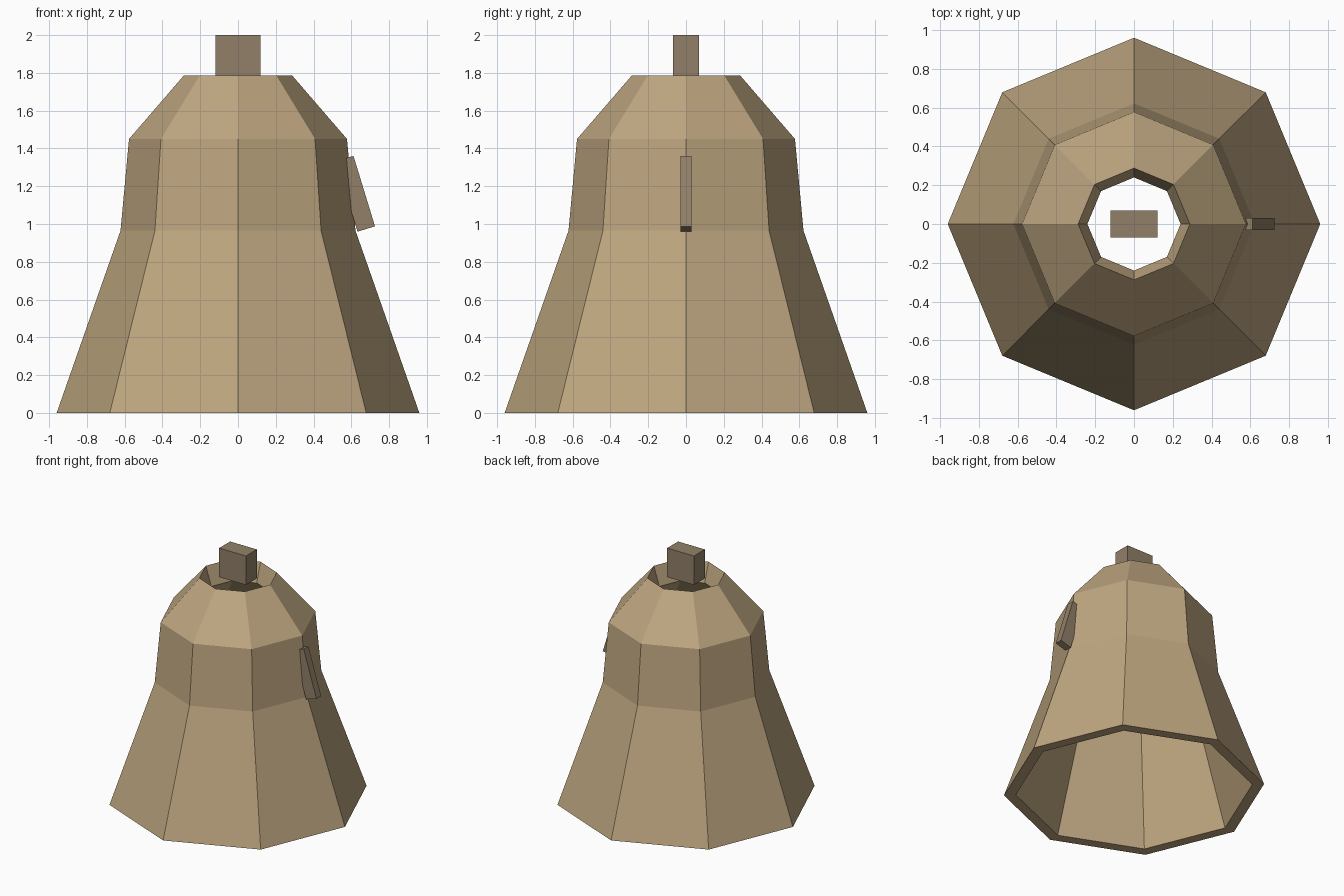
import bpy, bmesh, math
from mathutils import Matrix

cube = bpy.data.objects.get("Cube")
if cube:
    bpy.data.objects.remove(cube, do_unlink=True)


def make_material(name, rgb):
    mat = bpy.data.materials.new(name)
    mat.use_nodes = True
    color = (*rgb, 1.0)
    mat.diffuse_color = color
    mat.node_tree.nodes["Principled BSDF"].inputs["Base Color"].default_value = color
    return mat


def add_object(name, bm, mat):
    bmesh.ops.recalc_face_normals(bm, faces=bm.faces)
    mesh = bpy.data.meshes.new(name)
    bm.to_mesh(mesh)
    bm.free()
    mesh.materials.append(mat)
    obj = bpy.data.objects.new(name, mesh)
    bpy.context.collection.objects.link(obj)
    return obj


def add_box(name, size, center, mat, tilt=0.0):
    bm = bmesh.new()
    matrix = (Matrix.Translation(center) @ Matrix.Rotation(tilt, 4, 'Y')
              @ Matrix.Diagonal((*size, 1.0)))
    bmesh.ops.create_cube(bm, size=1.0, matrix=matrix)
    return add_object(name, bm, mat)


def add_lathe(name, profile, sides, mat):
    """Closed (radius, height) profile turned around the z axis."""
    bm = bmesh.new()
    rings = []
    for r, z in profile:
        angles = [math.tau * i / sides for i in range(sides)]
        rings.append([bm.verts.new((r * math.cos(a), r * math.sin(a), z)) for a in angles])
    for k, low in enumerate(rings):
        high = rings[(k + 1) % len(rings)]
        for i in range(sides):
            j = (i + 1) % sides
            bm.faces.new((low[i], low[j], high[j], high[i]))
    return add_object(name, bm, mat)


tan = make_material("tan", (0.515, 0.381, 0.216))
brown = make_material("grey_brown", (0.283, 0.216, 0.138))

# Eight-sided flared shell, open at both ends
outer = [(0.96, 0.0), (0.622, 0.965), (0.577, 1.45), (0.288, 1.785)]
inner = [(0.24, 1.63), (0.52, 1.37), (0.575, 0.93), (0.873, 0.0)]
add_lathe("bell_shell", outer + inner, 8, tan)

# Block above the top opening
add_box("top_block", (0.24, 0.14, 0.235), (0, 0, 1.8825), brown)

# Tilted tab on the left side
add_box("side_tab", (0.097, 0.06, 0.39), (0.622, 0, 1.16), brown, math.radians(-17))
